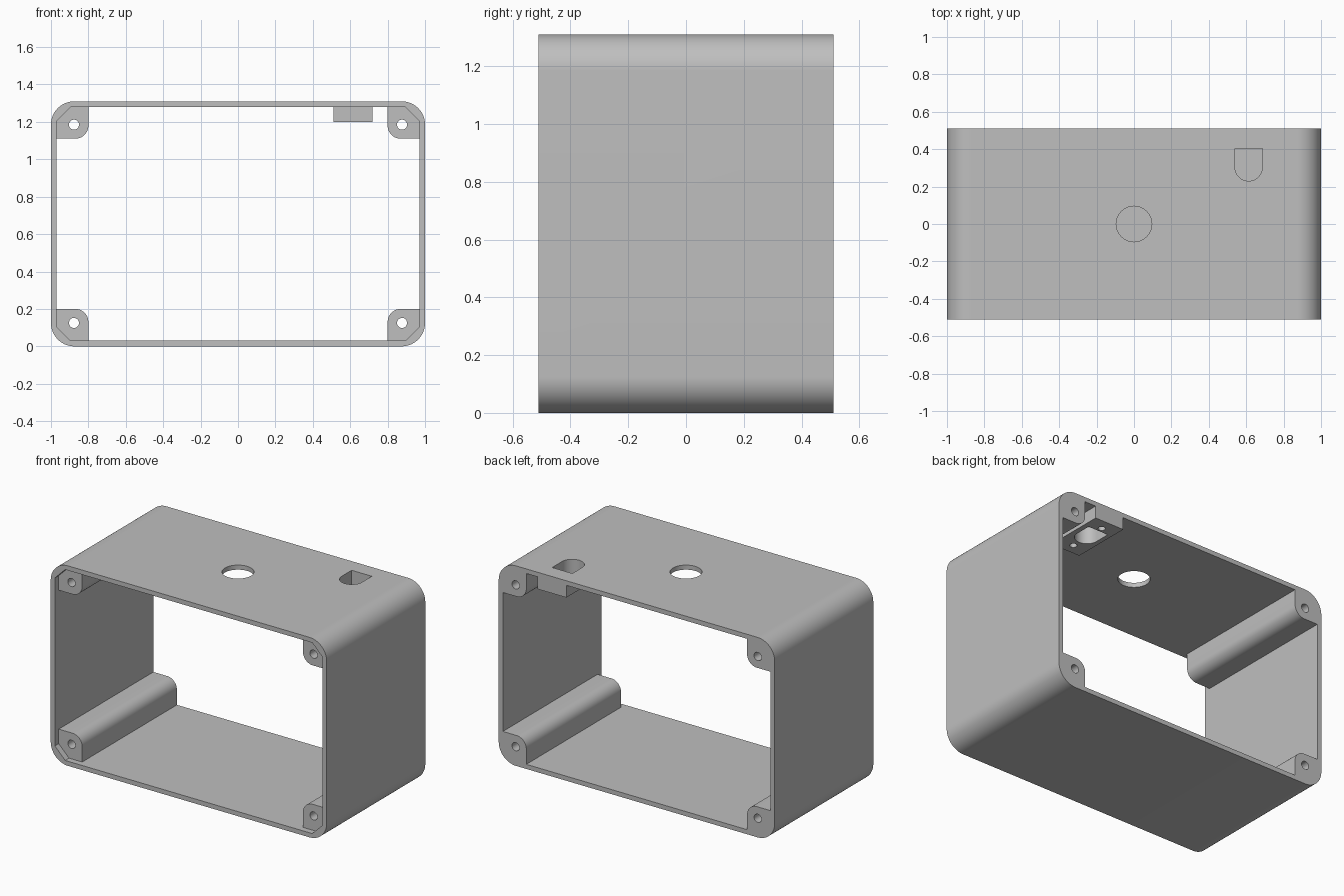
import bpy, bmesh
from math import cos, sin, radians
from mathutils import Vector

if "Cube" in bpy.data.objects:
    bpy.data.objects.remove(bpy.data.objects["Cube"], do_unlink=True)

# Overall sizes
HX, HY, HEIGHT = 1.0, 0.51, 1.31
MID = HEIGHT / 2
WALL = 0.03
CEILING = HEIGHT - WALL
BOSS = 0.2
BOSS_R = 0.07
CORNER_R = 0.125

grey = bpy.data.materials.new("light_grey_plastic")
grey.use_nodes = True
grey.diffuse_color = (0.52, 0.52, 0.52, 1)
grey.node_tree.nodes["Principled BSDF"].inputs["Base Color"].default_value = grey.diffuse_color


def arc(cx, cy, r, start, end, steps=16):
    angles = [radians(start + (end - start) * i / steps) for i in range(steps + 1)]
    return [(cx + r * cos(a), cy + r * sin(a)) for a in angles]


def four_corners(corner):
    """Mirror one corner of a centred outline into a closed outline."""
    half = corner + [(-x, z) for x, z in reversed(corner)]
    full = half + [(-x, -z) for x, z in half]
    return [(x, z + MID) for x, z in full]


def rect(x0, x1, y0, y1):
    return [(x0, y0), (x1, y0), (x1, y1), (x0, y1)]


def prism(name, outline, axis, low, high):
    """Extrude an outline along y (outline in x, z) or along z (outline in x, y)."""
    place = (lambda u, v, d: (u, d, v)) if axis == "y" else (lambda u, v, d: (u, v, d))
    bm = bmesh.new()
    base = bm.faces.new([bm.verts.new(place(u, v, low)) for u, v in outline])
    top = bmesh.ops.extrude_face_region(bm, geom=[base])["geom"]
    bmesh.ops.translate(bm, vec=Vector(place(0, 0, high - low)),
                        verts=[g for g in top if isinstance(g, bmesh.types.BMVert)])
    bmesh.ops.recalc_face_normals(bm, faces=bm.faces)
    mesh = bpy.data.meshes.new(name)
    bm.to_mesh(mesh)
    bm.free()
    mesh.materials.append(grey)
    obj = bpy.data.objects.new(name, mesh)
    bpy.context.collection.objects.link(obj)
    return obj


def activate(obj):
    bpy.ops.object.select_all(action="DESELECT")
    obj.select_set(True)
    bpy.context.view_layer.objects.active = obj


def cut(target, *cutters):
    activate(target)
    for cutter in cutters:
        cutter.hide_render = True
        mod = target.modifiers.new("cut", "BOOLEAN")
        mod.operation = "DIFFERENCE"
        mod.solver = "EXACT"
        mod.object = cutter
        bpy.ops.object.modifier_apply(modifier=mod.name)


# Rounded outer body
body = prism("enclosure_body",
             four_corners(arc(HX - CORNER_R, MID - CORNER_R, CORNER_R, 0, 90, 24)),
             "y", -HY, HY)

# Open interior that leaves a screw boss in every corner
ix, iz = HX - WALL, MID - WALL
bx, bz = HX - BOSS, MID - BOSS
cavity = prism("cavity_cutter",
               four_corners([(ix, bz)] + arc(bx + BOSS_R, bz + BOSS_R, BOSS_R, 270, 180)
                            + [(bx, iz)]),
               "y", -HY - 0.1, HY + 0.1)

# Shallow lid recess at the front, with chamfered corners
CH = 0.075
recess = prism("lid_recess_cutter", four_corners([(ix, iz - CH), (ix - CH, iz)]),
               "y", -HY - 0.1, -HY + 0.04)

# Cable notch in the left wall
notch = prism("notch_cutter", rect(-HY - 0.1, -0.28, 0, 1), "z", 0.565, 0.75)
for v in notch.data.vertices:
    v.co.x, v.co.y = 0.9 + 0.2 * v.co.y, v.co.x

# Round opening in the top
button = prism("button_hole_cutter", arc(0, 0, 0.095, 0, 360, 48)[:-1], "z", 1.2, 1.4)

# D-shaped socket opening through the top and its mount
socket = prism("socket_cutter",
               arc(0.613, 0.303, 0.073, 180, 360, 24) + [(0.686, 0.405), (0.54, 0.405)],
               "z", 1.1, 1.4)

# Screw holes along the corner bosses
screws = [prism("screw_cutter", arc(sx * 0.877, MID + sz * 0.53, 0.027, 0, 360, 24)[:-1],
                "y", -HY - 0.1, HY + 0.1)
          for sx in (-1, 1) for sz in (-1, 1)]

# Socket mount under the ceiling, with two small fixing holes
mount = prism("socket_mount", rect(0.51, 0.72, 0.11, HY), "z", 1.2, CEILING)
fixings = [prism("fixing_cutter", arc(0.613, y, 0.022, 0, 360, 20)[:-1], "z", 1.1, CEILING + 0.1)
           for y in (0.18, 0.437)]

cut(body, cavity, recess, notch, button, socket, *screws)
cut(mount, socket, *fixings)
for helper in [cavity, recess, notch, button, socket] + screws + fixings:
    bpy.data.objects.remove(helper, do_unlink=True)

for part in (body, mount):
    activate(part)
    bpy.ops.object.shade_smooth_by_angle(angle=radians(30))
